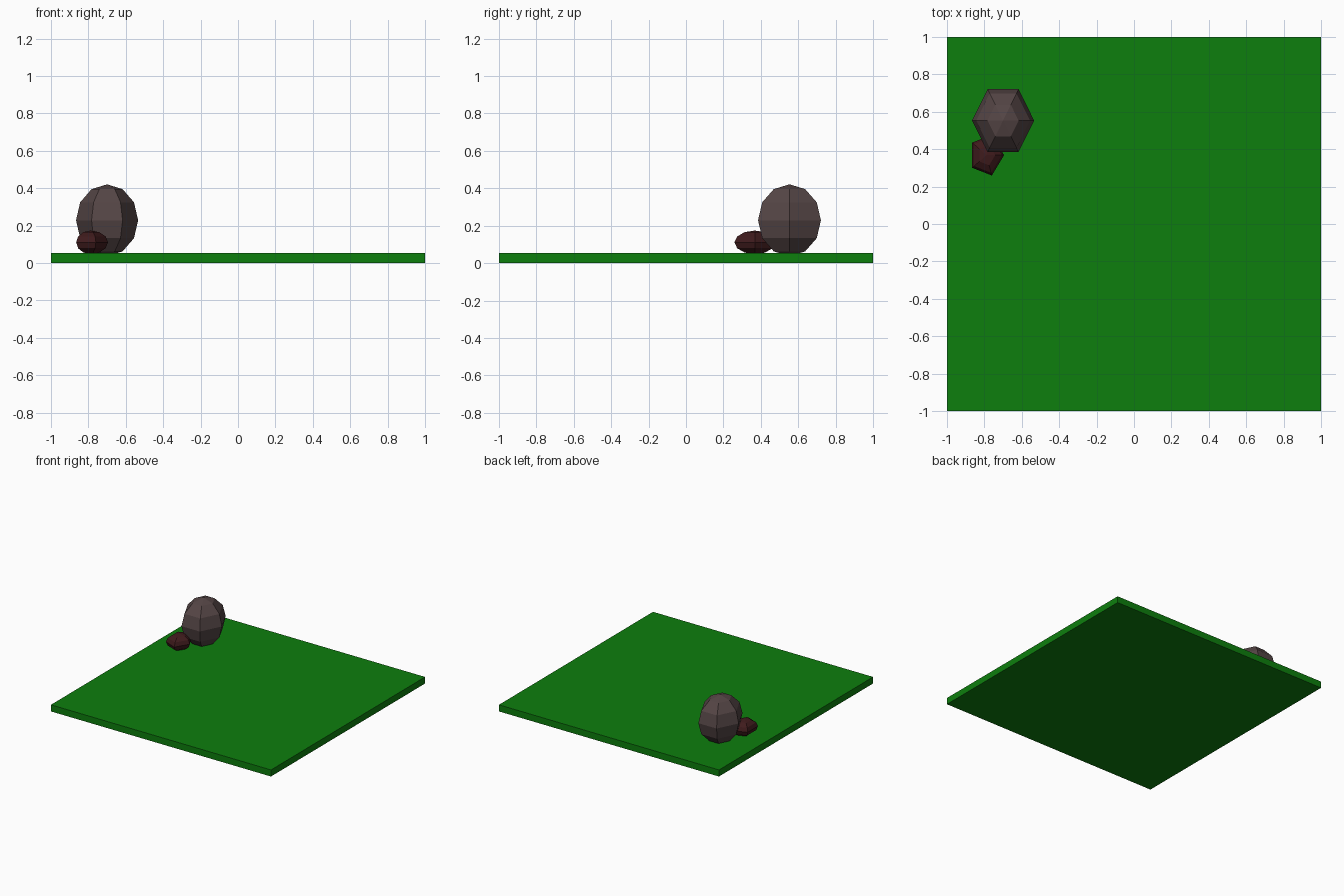
import bpy
import bmesh
from math import sin, cos, pi

if "Cube" in bpy.data.objects:
    bpy.data.objects.remove(bpy.data.objects["Cube"])


def paint(obj, color):
    mat = bpy.data.materials.new(obj.name + "_color")
    mat.diffuse_color = (*color, 1)
    mat.use_nodes = True
    mat.node_tree.nodes["Principled BSDF"].inputs["Base Color"].default_value = mat.diffuse_color
    obj.data.materials.append(mat)


def finish(bm, name, color):
    bmesh.ops.recalc_face_normals(bm, faces=bm.faces)
    mesh = bpy.data.meshes.new(name)
    bm.to_mesh(mesh)
    bm.free()
    obj = bpy.data.objects.new(name, mesh)
    bpy.context.collection.objects.link(obj)
    paint(obj, color)
    return obj


def rock(name, center, radii, sides, rings, color):
    """Flat-shaded low-poly ellipsoid whose first corner points along +x."""
    bm = bmesh.new()

    def vert(u, v):
        p = (sin(v) * cos(u), sin(v) * sin(u), cos(v))
        return bm.verts.new([c + r * k for c, r, k in zip(center, radii, p)])

    top, bottom = vert(0, 0), vert(0, pi)
    loops = [[vert(2 * pi * i / sides, pi * j / rings) for i in range(sides)]
             for j in range(1, rings)]
    for i in range(sides):
        k = (i + 1) % sides
        bm.faces.new((top, loops[0][i], loops[0][k]))
        bm.faces.new((bottom, loops[-1][k], loops[-1][i]))
        for a, b in zip(loops, loops[1:]):
            bm.faces.new((a[i], b[i], b[k], a[k]))
    return finish(bm, name, color)


# Grass slab
bm = bmesh.new()
bmesh.ops.create_cube(bm, size=1)
bmesh.ops.scale(bm, vec=(2, 2, 0.054), verts=bm.verts)
bmesh.ops.translate(bm, vec=(0, 0, 0.027), verts=bm.verts)
finish(bm, "grass_slab", (0.004, 0.21, 0.004))

# Large and small rocks, both sunk slightly into the slab
rock("large_rock", (-0.70, 0.553, 0.229), (0.166, 0.194, 0.192), 6, 6,
     (0.09, 0.06, 0.06))
rock("small_rock", (-0.789, 0.368, 0.111), (0.094, 0.1146, 0.063), 5, 6,
     (0.05, 0.011, 0.012))
